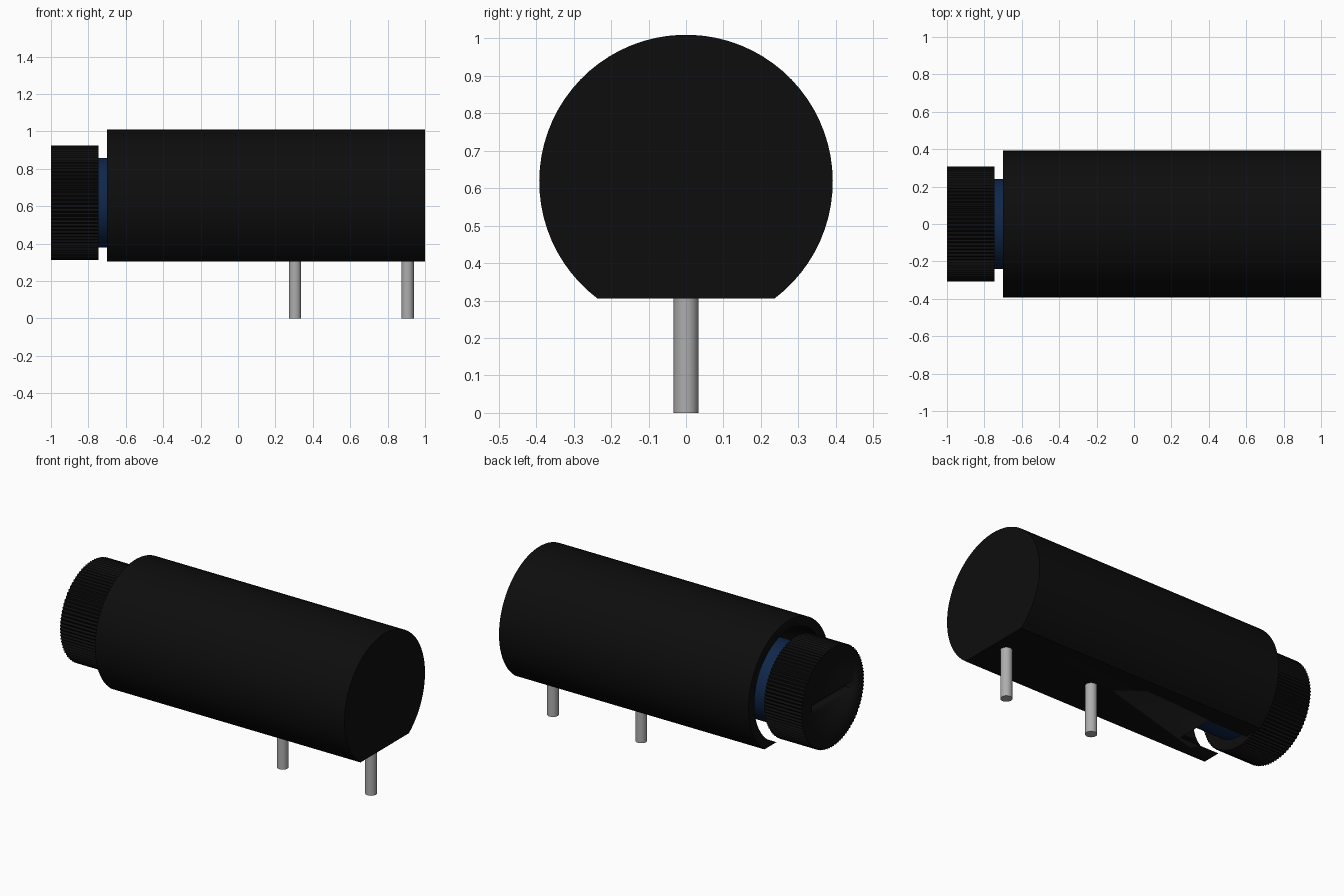
import bpy, bmesh, math
from mathutils import Matrix

cube = bpy.data.objects.get("Cube")
if cube:
    bpy.data.objects.remove(cube, do_unlink=True)

AXIS_Z = 0.618   # height of the main axis
FLAT_Z = 0.305   # height of the flat underside


def material(name, rgb):
    m = bpy.data.materials.new(name)
    m.use_nodes = True
    m.diffuse_color = (*rgb, 1)
    m.node_tree.nodes["Principled BSDF"].inputs["Base Color"].default_value = (*rgb, 1)
    return m


black = material("black plastic", (0.004, 0.004, 0.004))
blue = material("dark blue", (0.005, 0.020, 0.070))
metal = material("pin metal", (0.42, 0.42, 0.42))


def finish(name, bm, mat, angle=30):
    bmesh.ops.recalc_face_normals(bm, faces=bm.faces)
    me = bpy.data.meshes.new(name)
    bm.to_mesh(me)
    bm.free()
    ob = bpy.data.objects.new(name, me)
    bpy.context.collection.objects.link(ob)
    me.materials.append(mat)
    bpy.ops.object.select_all(action='DESELECT')
    ob.select_set(True)
    bpy.context.view_layer.objects.active = ob
    bpy.ops.object.shade_smooth_by_angle(angle=math.radians(angle))
    return ob


def prism_x(name, x0, x1, outline, mat):
    """Extrude a closed (y, z) outline along x."""
    bm = bmesh.new()
    face = bm.faces.new([bm.verts.new((x0, y, z)) for y, z in outline])
    ext = bmesh.ops.extrude_face_region(bm, geom=[face])
    verts = [v for v in ext["geom"] if isinstance(v, bmesh.types.BMVert)]
    bmesh.ops.translate(bm, verts=verts, vec=(x1 - x0, 0, 0))
    return finish(name, bm, mat)


def circle(r, n=72, start=0.0, sweep=2 * math.pi, closed=True):
    steps = n if closed else n - 1
    return [(r * math.cos(start + sweep * i / steps),
             AXIS_Z + r * math.sin(start + sweep * i / steps)) for i in range(n)]


def cut(target, cutter):
    mod = target.modifiers.new("cut", 'BOOLEAN')
    mod.operation = 'DIFFERENCE'
    mod.solver = 'EXACT'
    mod.object = cutter
    bpy.context.view_layer.objects.active = target
    bpy.ops.object.modifier_apply(modifier=mod.name)
    bpy.data.objects.remove(cutter, do_unlink=True)


# Housing: round tube with a flat underside, bored out at the cap end
R = 0.392
a = math.asin((FLAT_Z - AXIS_Z) / R)
housing = prism_x("housing", -0.70, 1.0,
                  circle(R, 60, a, math.pi - 2 * a, closed=False), black)
cut(housing, prism_x("bore_cutter", -0.80, -0.43, circle(0.335), black))

# Neck between the housing and the cap
prism_x("neck", -0.75, -0.425, circle(0.24), blue)

# Cap: fine knurled rim and a screwdriver slot
TEETH = 90
knurl = []
for i in range(TEETH * 2):
    t = math.pi * i / TEETH
    r = 0.307 if i % 2 == 0 else 0.298
    knurl.append((r * math.cos(t), AXIS_Z + r * math.sin(t)))
cap = prism_x("cap", -1.0, -0.745, knurl, black)
h = 0.025
slot = [(-0.2, AXIS_Z - h), (0.2, AXIS_Z - h), (0.2, AXIS_Z + h), (-0.2, AXIS_Z + h)]
cut(cap, prism_x("slot_cutter", -1.05, -0.94, slot, black))

# Two solder pins
for label, x in (("inner", 0.305), ("outer", 0.907)):
    bm = bmesh.new()
    bmesh.ops.create_cone(bm, cap_ends=True, segments=32, radius1=0.033, radius2=0.033,
                          depth=0.32, matrix=Matrix.Translation((x, 0, 0.16)))
    finish(label + "_pin", bm, metal)
